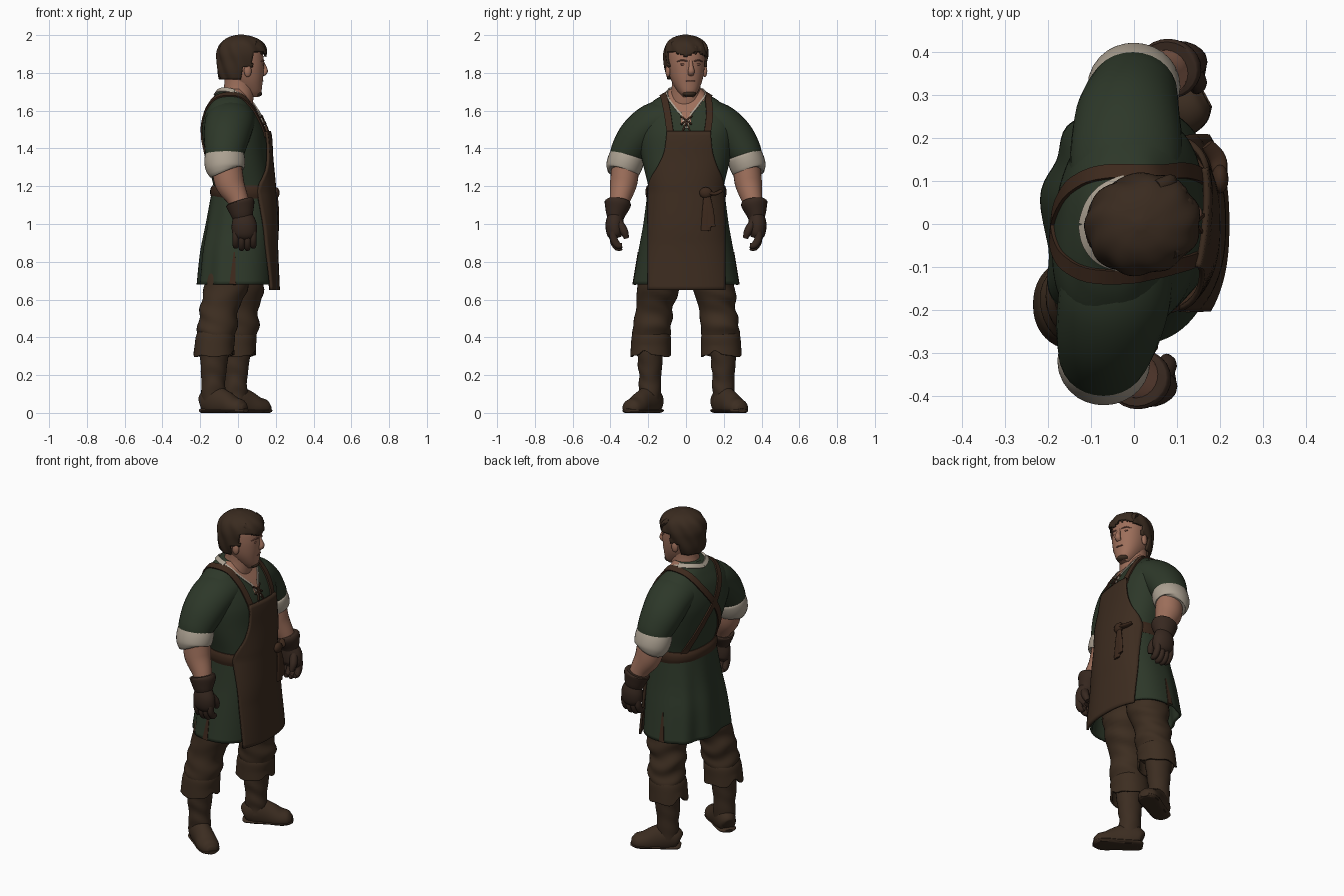
import bpy, bmesh, math
from mathutils import Vector, Matrix
from mathutils.bvhtree import BVHTree

if "Cube" in bpy.data.objects:
    bpy.data.objects.remove(bpy.data.objects["Cube"])


def mat(name, col):
    m = bpy.data.materials.new(name)
    m.diffuse_color = (*col, 1)
    m.use_nodes = True
    m.node_tree.nodes["Principled BSDF"].inputs["Base Color"].default_value = m.diffuse_color
    return m


GREEN = mat("green cloth", (0.026, 0.039, 0.022))
APRON = mat("apron leather", (0.046, 0.025, 0.014))
TROUSER = mat("brown trousers", (0.047, 0.027, 0.015))
BOOT = mat("boot leather", (0.045, 0.026, 0.015))
GLOVE = mat("glove leather", (0.038, 0.021, 0.014))
HAIR = mat("brown hair", (0.042, 0.024, 0.014))
STRAP = mat("strap leather", (0.046, 0.022, 0.012))
SKIN = mat("skin", (0.34, 0.16, 0.105))
LIP = mat("shaded skin", (0.19, 0.08, 0.055))
CREAM = mat("cream linen", (0.41, 0.355, 0.285))


def dense(tab, n=6):
    """Catmull-Rom subdivision of a table of rows."""
    out = []
    for i in range(len(tab) - 1):
        p = [Vector(tab[max(0, min(len(tab) - 1, i + k))]) for k in (-1, 0, 1, 2)]
        for j in range(n):
            t = j / n
            out.append(0.5 * (2 * p[1] + (p[2] - p[0]) * t + (2 * p[0] - 5 * p[1] + 4 * p[2] - p[3]) * t * t
                              + (3 * p[1] - p[0] - 3 * p[2] + p[3]) * t ** 3))
    return out + [Vector(tab[-1])]


def at(tab, z):
    rows = sorted(dense(tab), key=lambda r: r[0])
    for a, b in zip(rows, rows[1:]):
        if z <= b[0]:
            return a.lerp(b, max(0, min(1, (z - a[0]) / (b[0] - a[0]))))
    return rows[-1]


def skin(name, rings, mats, caps=True, closed=True, solid=0, rule=None, keep=None):
    """Join rings of points with quads; rule picks a material, keep drops faces."""
    bm = bmesh.new()
    vs = [[bm.verts.new(p) for p in r] for r in rings]
    n = len(vs[0])
    for a, b in zip(vs, vs[1:]):
        for i in range(n if closed else n - 1):
            j = (i + 1) % n
            bm.faces.new((a[i], a[j], b[j], b[i]))
    if caps and closed:
        bm.faces.new(vs[0][::-1])
        bm.faces.new(vs[-1])
    if keep:
        bmesh.ops.delete(bm, geom=[f for f in bm.faces if not keep(f.calc_center_median())], context='FACES')
    bmesh.ops.recalc_face_normals(bm, faces=bm.faces)
    for f in bm.faces:
        f.smooth = True
        f.material_index = rule(f.calc_center_median()) if rule else 0
    me = bpy.data.meshes.new(name)
    bm.to_mesh(me)
    bm.free()
    me.set_sharp_from_angle(angle=math.radians(50))
    for m in (mats if isinstance(mats, list) else [mats]):
        me.materials.append(m)
    ob = bpy.data.objects.new(name, me)
    bpy.context.collection.objects.link(ob)
    if solid:
        md = ob.modifiers.new("thickness", 'SOLIDIFY')
        md.thickness = solid
        md.offset = 0
    return ob


def stack(name, tab, mats, e=2.0, n=40, warp=None, **kw):
    """Horizontal superellipse rings; rows are z, cx, cy, rx, ry."""
    rings = []
    for z, cx, cy, rx, ry in dense(tab):
        ring = []
        for i in range(n):
            a = 2 * math.pi * i / n
            c, s = math.cos(a), math.sin(a)
            p = Vector((cx + rx * math.copysign(abs(c) ** (2 / e), c), cy + ry * math.copysign(abs(s) ** (2 / e), s), z))
            ring.append(warp(p, a) if warp else p)
        rings.append(ring)
    return skin(name, rings, mats, **kw)


def tube(name, pts, mats, ref=(1, 0, 0), n=16, sub=5, floor=False):
    """Elliptical tube; rows are x, y, z, radius along ref, radius across."""
    rows = dense(pts, sub)
    rings = []
    for i, r in enumerate(rows):
        t = (Vector(rows[min(i + 1, len(rows) - 1)][:3]) - Vector(rows[max(i - 1, 0)][:3])).normalized()
        u = (Vector(ref) - t * t.dot(Vector(ref))).normalized()
        v = t.cross(u)
        ring = [Vector(r[:3]) + u * r[3] * math.cos(2 * math.pi * k / n) + v * r[4] * math.sin(2 * math.pi * k / n)
                for k in range(n)]
        if floor:
            ring = [Vector((p.x, p.y, max(p.z, 0))) for p in ring]
        rings.append(ring)
    return skin(name, rings, mats)


def blob(name, c, r, m):
    rings = [[Vector((c[0] + r[0] * math.sin(b) * math.cos(a), c[1] + r[1] * math.sin(b) * math.sin(a), c[2] - r[2] * math.cos(b)))
              for a in [2 * math.pi * k / 16 for k in range(16)]] for b in [0.03 + 3.08 * j / 10 for j in range(11)]]
    return skin(name, rings, m)


def surface(ob):
    return BVHTree.FromPolygons([v.co.copy() for v in ob.data.vertices], [list(p.vertices) for p in ob.data.polygons])


def ribbon(name, path, w0, m, bvh, w1=None, h=0.008):
    """Flat strap laid over a surface along a path."""
    hits = [bvh.find_nearest(p)[:2] for p in dense(path, 8)]
    rings = []
    for i, (p, nr) in enumerate(hits):
        t = (hits[min(i + 1, len(hits) - 1)][0] - hits[max(i - 1, 0)][0]).normalized()
        w = w0 + ((w1 if w1 is not None else w0) - w0) * i / (len(hits) - 1)
        s = t.cross(nr).normalized() * w / 2
        rings.append([p + s + nr * h, p - s + nr * h, p - s - nr * h, p + s - nr * h])
    return skin(name, rings, m)


# shirt torso, near shoulder set slightly back; neck opening coloured by rule
E = 2.4
TORSO = [(1.12, .025, 0, .152, .195), (1.2, .025, 0, .155, .2), (1.35, 0, 0, .165, .235), (1.48, -.017, 0, .17, .255),
         (1.58, -.03, 0, .142, .242), (1.65, -.035, 0, .105, .175), (1.69, -.03, 0, .085, .11), (1.715, -.025, 0, .07, .085)]


def lean(p, a=0):
    return p + Vector((.1 * p.y * max(0, min(1, (p.z - 1.2) / .3)), 0, 0))


def neck_half(z):
    return .012 + (z - 1.52) * .2 if z < 1.58 else .024 + (z - 1.58) * .95


torso = stack("shirt_torso", TORSO, [GREEN, SKIN], E, 96, lean,
              rule=lambda c: 1 if c.x > -.02 and c.z > 1.52 and abs(c.y) < neck_half(c.z) else 0)

# skirt of the tunic with soft folds at the back
SKIRT = [(1.19, .025, 0, .155, .195), (1.0, .015, 0, .178, .22), (.85, 0, 0, .19, .247), (.68, -.008, 0, .197, .275)]


def fold(p, a):
    k = (1.19 - p.z) * .02 * math.sin(9 * a) * max(0, min(1, -math.cos(a) * 2 - .5))
    return p + Vector((math.cos(a), math.sin(a), 0)) * k


skirt = stack("tunic_skirt", SKIRT, GREEN, E, 88, fold, caps=False, solid=.012)

# apron front: bib and long panel
WIDTH = [(.65, -.2, .205), (.9, -.2, .205), (1.17, -.198, .198), (1.24, -.185, .19), (1.3, -.15, .165), (1.38, -.115, .14),
         (1.49, -.10, .13)]
rows = []
for i in range(41):
    z = .65 + .84 * i / 40
    _, y0, y1 = at(WIDTH, z)
    _, cx, cy, rx, ry = at(TORSO, z) if z > 1.18 else at(SKIRT, max(z, .68))
    rx, ry = rx + .014, ry + .014
    f0, f1 = math.asin(max(-.985, y0 / ry)), math.asin(min(.985, y1 / ry))
    row = []
    for j in range(25):
        y = ry * math.sin(f0 + (f1 - f0) * j / 24)
        row.append(lean(Vector((cx + rx * (1 - abs(y / ry) ** E) ** (1 / E) + .012 * max(0, (.9 - z) / .25), y, z))))
    rows.append(row)
skin("apron_panel", rows, APRON, closed=False, solid=.014)

# waist belt with knot and hanging tie
stack("apron_belt", [(1.135, .027, 0, .166, .208), (1.16, .027, 0, .174, .214), (1.185, .027, 0, .173, .213), (1.205, .027, 0, .162, .206)],
      STRAP, E, 64)
blob("belt_knot", (.2, .105, 1.165), (.02, .034, .03), STRAP)
for y, z in ((.105, .965), (.13, .985)):
    tube("belt_tie", [(.202, .11, 1.16, .008, .016), (.209, (y + .115) / 2, 1.07, .008, .024), (.212, y, z, .006, .026)], STRAP)
tube("belt_loop", [(.2, .1, 1.17, .01, .014), (.195, .15, 1.16, .01, .02), (.17, .185, 1.175, .008, .015)], STRAP, (0, 0, 1))

# straps crossing at the back, side slits, neckline
body, hips = surface(torso), surface(skirt)
for s, y in ((-1, -.10), (1, .125)):
    ribbon("apron_strap", [(.2, y * .92, 1.47), (.12, y, 1.58), (.04, s * .118, 1.67), (-.06, s * .125, 1.69), (-.17, s * .08, 1.6),
                           (-.22, 0, 1.48), (-.2, -s * .1, 1.33), (-.11, -s * .18, 1.18)], .036, STRAP, body)
    ribbon("skirt_slit", [(-.02, s * .3, .86), (-.025, s * .31, .77), (-.03, s * .32, .685)], .006, STRAP, hips, .036, .009)
    # linen edge of the neckline and lacing
    ribbon("neck_trim", [(.17, s * .006, 1.515), (.13, s * .022, 1.575), (.09, s * .058, 1.617), (.04, s * .092, 1.665),
                         (-.03, s * .098, 1.705)], .009, CREAM, body, h=.006)
    ribbon("collar_back", [(-.02, s * .1, 1.7), (-.08, s * .08, 1.71), (-.115, s * .04, 1.705), (-.13, 0, 1.70)], .026, CREAM, body)
    ribbon("neck_lace", [(.16, -s * .028, 1.535), (.16, 0, 1.56), (.15, s * .03, 1.585)], .008, STRAP, body, h=.012)
    ribbon("lace_end", [(.16, 0, 1.55), (.17, s * .012, 1.52), (.17, s * .02, 1.495)], .008, STRAP, body, h=.012)

# neck
stack("neck", [(1.58, -.02, 0, .09, .1), (1.65, -.008, 0, .088, .09), (1.72, .005, 0, .08, .076), (1.8, .01, 0, .08, .075)], SKIN)

# head, built facing +x then turned slightly
parts = [stack("head", [(1.672, .08, 0, .03, .028), (1.70, .065, 0, .06, .052), (1.75, .045, 0, .086, .077), (1.8, .03, 0, .106, .091),
                        (1.86, .025, 0, .112, .097), (1.92, .02, 0, .106, .094), (1.97, .015, 0, .07, .065)], SKIN, 2.2)]


def tousle(p, a):
    k = max(.1, min(1, (1.99 - p.z) / .05))
    return p + Vector((math.cos(a), math.sin(a), 0)) * .0035 * k * math.sin(9 * a + 40 * p.z)


def hairline(c):
    if c.x < 0:
        return c.z > 1.765
    return c.z > 1.9 + .012 * math.sin(50 * c.y) or (c.x < .055 and c.z > 1.83)


parts.append(stack("hair", [(1.74, .003, 0, .086, .076), (1.8, .01, 0, .112, .098), (1.86, .017, 0, .122, .108), (1.91, .022, 0, .127, .11),
                            (1.955, .022, 0, .108, .096), (1.984, .018, 0, .065, .06), (1.997, .015, 0, .01, .01)], HAIR, 2.1, 72, tousle,
                   solid=.012, keep=hairline))
for k in range(6):
    y = -.075 + .03 * k
    x = .145 - 5 * y * y
    parts.append(tube("fringe_lock", [(x - .045, y, 1.953, .02, .02), (x - .008, y + .006, 1.93, .013, .018),
                                      (x - .004, y + .012, 1.897, .003, .004)], HAIR, n=8, sub=3))
parts.append(tube("nose", [(.13, 0, 1.865, .008, .01), (.141, 0, 1.835, .012, .012), (.147, 0, 1.808, .015, .018),
                           (.135, 0, 1.79, .01, .014)], SKIN, n=12))
parts.append(blob("mouth", (.13, 0, 1.757), (.006, .026, .004), LIP))
parts.append(blob("chin_beard", (.098, 0, 1.69), (.032, .038, .018), HAIR))
for s in (-1, 1):
    parts.append(blob("ear", (.03, s * .1, 1.81), (.02, .013, .033), SKIN))
    parts.append(blob("eye", (.127, s * .04, 1.845), (.006, .016, .006), LIP))
    parts.append(tube("eyebrow", [(.133, s * .018, 1.862, .004, .005), (.127, s * .045, 1.867, .004, .005),
                                  (.108, s * .066, 1.86, .003, .004)], LIP, (0, 0, 1), 8))
turn = Matrix.Translation((0, -.005, 0)) @ Matrix.Rotation(math.radians(13), 4, 'Z')
for o in parts:
    o.data.transform(turn)

# arms, sleeves, rolled cuffs and gloves
for s, dx in ((-1, 0), (1, .07)):
    def limb(name, pts, m, **kw):
        return tube(name, [(x + dx * g, s * y, z, a, b) for x, y, z, a, b, g in pts], m, **kw)
    limb("sleeve", [(-.035, .08, 1.56, .13, .1, .2), (-.045, .17, 1.535, .131, .106, .4), (-.06, .25, 1.465, .122, .106, .65),
                    (-.07, .305, 1.385, .106, .094, .95), (-.07, .32, 1.34, .095, .083, 1)], GREEN, n=28)
    limb("rolled_cuff", [(-.07, .302, 1.375, .09, .08, 1), (-.07, .306, 1.365, .104, .092, 1), (-.07, .322, 1.325, .108, .096, 1),
                         (-.067, .336, 1.285, .1, .09, 1), (-.065, .338, 1.276, .08, .07, 1)], CREAM, n=28)
    limb("forearm", [(-.06, .32, 1.32, .078, .073, 1), (-.045, .33, 1.22, .078, .072, 1), (0, .35, 1.13, .056, .055, 1),
                     (.02, .365, 1.06, .045, .045, 1)], SKIN, n=24)
    limb("glove_cuff", [(.008, .36, 1.12, .07, .064, 1), (.012, .362, 1.105, .076, .07, 1), (.02, .37, 1.06, .062, .055, 1),
                        (.025, .372, 1.03, .052, .043, 1)], GLOVE, n=24)
    limb("glove_palm", [(.025, .372, 1.05, .05, .04, 1), (.032, .378, 1.0, .066, .048, 1), (.035, .375, .95, .064, .044, 1),
                        (.035, .368, .925, .045, .028, 1)], GLOVE, n=20)
    for k in range(4):
        x = -.012 + .031 * k
        e = .012 * (k in (1, 2))
        limb("glove_finger", [(x, .385, .96, .018, .02, 1), (x, .382, .92 - e, .018, .021, 1), (x, .362, .888 - e, .017, .019, 1),
                              (x, .338, .886 - e, .012, .013, 1)], GLOVE, n=10, sub=4)
    limb("glove_thumb", [(.06, .36, 1.01, .024, .024, 1), (.078, .33, .965, .022, .022, 1), (.075, .315, .925, .014, .014, 1)],
         GLOVE, n=12)

# legs: near leg trails, far leg leads
for s, low, mid, ang in ((-1, -.13, -.075, -35), (1, -.015, .02, 28)):
    ky = .19 if s < 0 else .198

    def crease(p, a, amp=.006):
        k = amp * math.sin(p.z * 62 + 1.6 * math.sin(a * 2 + p.z * 9)) * (.6 + .4 * math.cos(a + 8 * p.z))
        return p + Vector((math.cos(a), math.sin(a), 0)) * k
    stack("trouser_leg", [(.36, low + .01, s * .185, .085, .09), (.42, low + .015, s * .183, .1, .1), (.47, low + .025, s * .178, .105, .102),
                          (.54, (low + mid) / 2, s * .168, .101, .098), (.62, mid, s * .155, .112, .106), (.74, mid * .6, s * .13, .125, .122),
                          (.9, 0, s * .105, .13, .105)], TROUSER, 2.1, 32, crease)

    def notch(p, a):
        low_edge = max(0, (.37 - p.z) / .07)
        return p + Vector((0, 0, low_edge * (.035 * max(0, math.cos(2 * a + .6)) ** 6 + .005 * math.sin(5 * a))))
    stack("trouser_cuff", [(.43, low + .012, s * .184, .088, .09), (.4, low + .01, s * .184, .098, .098), (.35, low + .005, s * .186, .099, .1),
                           (.3, low + .003, s * .187, .102, .102)], TROUSER, 2.2, 48, notch, caps=False, solid=.012)
    stack("boot_shaft", [(.06, low, s * ky, .062, .056), (.12, low, s * ky, .064, .058), (.19, low, s * ky, .064, .059),
                         (.28, low + .003, s * ky, .074, .066), (.38, low + .005, s * ky, .08, .075)], BOOT, 2, 28,
          lambda p, a: crease(p, a, .003))
    c, d = math.cos(math.radians(ang)), math.sin(math.radians(ang))

    def foot(name, rows):
        tube(name, [(low + c * t, s * ky + d * t, z, h, w) for t, z, h, w in rows], BOOT, (0, 0, 1), 24, floor=True)
    foot("boot_foot", [(-.07, .05, .03, .025), (-.055, .055, .06, .048), (0, .06, .085, .058), (.07, .045, .075, .058),
                       (.13, .03, .056, .062), (.18, .025, .045, .052), (.205, .025, .02, .025)])
    foot("boot_sole", [(-.073, .01, .01, .028), (-.055, .012, .014, .05), (0, .012, .014, .056), (.07, .012, .014, .058),
                       (.13, .012, .014, .063), (.18, .012, .014, .053), (.209, .012, .01, .026)])
